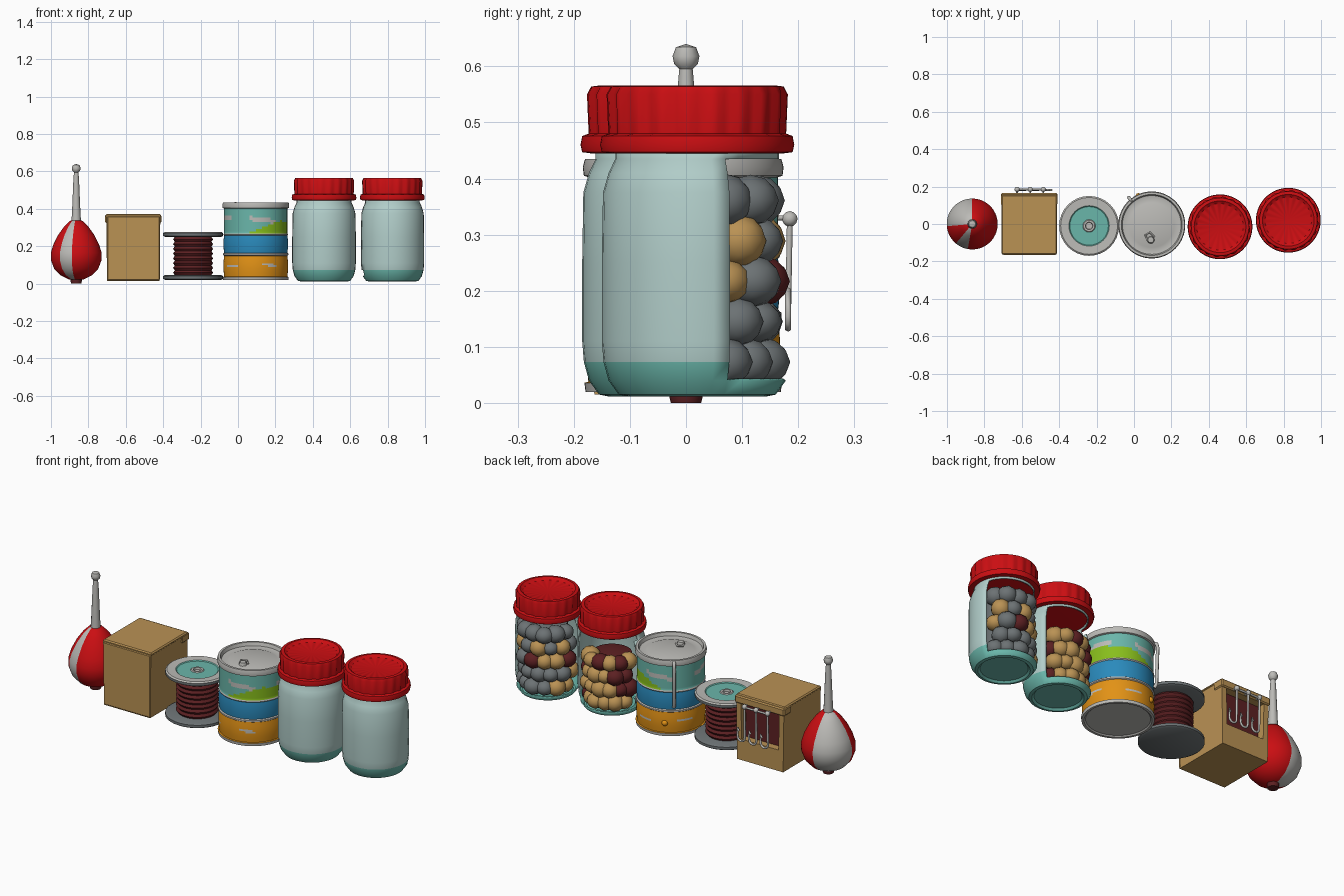
import bpy, bmesh, math, random
from mathutils import Vector

if "Cube" in bpy.data.objects:
    bpy.data.objects.remove(bpy.data.objects["Cube"])

random.seed(4)


def mat(name, r, g, b):
    m = bpy.data.materials.new(name)
    lin = [((c / 255 + 0.055) / 1.055) ** 2.4 if c > 10 else c / 255 / 12.92 for c in (r, g, b)]
    m.diffuse_color = (*lin, 1)
    m.use_nodes = True
    m.node_tree.nodes["Principled BSDF"].inputs["Base Color"].default_value = m.diffuse_color
    return m


RED = mat("red", 203, 14, 18)
LIGHT = mat("light_grey", 188, 187, 183)
TAN = mat("cardboard_tan", 186, 146, 84)
DARK = mat("dark_grey", 108, 114, 116)
MAROON = mat("maroon", 92, 32, 34)
TEAL = mat("teal", 106, 182, 170)
PALE = mat("pale_glass", 178, 206, 202)
BLUE = mat("blue", 42, 138, 188)
ORANGE = mat("orange", 226, 146, 22)
GREEN = mat("green", 136, 190, 28)


def finish(name, bm, mats, angle=35):
    me = bpy.data.meshes.new(name)
    bm.to_mesh(me)
    bm.free()
    ob = bpy.data.objects.new(name, me)
    bpy.context.collection.objects.link(ob)
    for m in mats:
        me.materials.append(m)
    bpy.ops.object.select_all(action='DESELECT')
    ob.select_set(True)
    bpy.context.view_layer.objects.active = ob
    bpy.ops.object.shade_smooth_by_angle(angle=math.radians(angle))
    return ob


def lathe(name, profile, centre, mats, seg=36, paint=None, keep=None, shape=None):
    """Turn an (r, z) profile; paint(angle, r, z) gives a slot, keep() drops faces, shape() scales r."""
    bm = bmesh.new()
    cx, cy = centre
    rings = []
    for r, z in profile:
        ring = []
        for i in range(seg):
            a = math.tau * i / seg
            rr = r * (shape(i, z) if shape else 1)
            ring.append(bm.verts.new((cx + rr * math.cos(a), cy + rr * math.sin(a), z)))
        rings.append(ring)
    for a, b in zip(rings, rings[1:]):
        for i in range(seg):
            j = (i + 1) % seg
            bm.faces.new((a[i], a[j], b[j], b[i]))
    bmesh.ops.remove_doubles(bm, verts=bm.verts, dist=1e-5)
    bmesh.ops.recalc_face_normals(bm, faces=bm.faces)
    drop = []
    for f in bm.faces:
        c = f.calc_center_median()
        a = math.degrees(math.atan2(c.y - cy, c.x - cx)) % 360
        r = math.hypot(c.x - cx, c.y - cy)
        if paint:
            f.material_index = paint(a, r, c.z)
        if keep and not keep(a, r, c.z):
            drop.append(f)
    bmesh.ops.delete(bm, geom=drop, context='FACES')
    return finish(name, bm, mats)


def block(name, x, y, z, m, bevel=0.006):
    bm = bmesh.new()
    bmesh.ops.create_cube(bm, size=1)
    for v in bm.verts:
        v.co = Vector([lo + (hi - lo) * (c + 0.5) for c, (lo, hi) in zip(v.co, (x, y, z))])
    if bevel:
        bmesh.ops.bevel(bm, geom=bm.edges[:], offset=bevel, segments=1, affect='EDGES')
    return finish(name, bm, [m], 20)


def wire(name, pts, radius, m):
    cu = bpy.data.curves.new(name, 'CURVE')
    cu.dimensions = '3D'
    cu.bevel_depth = radius
    cu.bevel_resolution = 1
    cu.use_fill_caps = True
    sp = cu.splines.new('POLY')
    sp.points.add(len(pts) - 1)
    for p, q in zip(sp.points, pts):
        p.co = (*q, 1)
    cu.materials.append(m)
    ob = bpy.data.objects.new(name, cu)
    bpy.context.collection.objects.link(ob)


def ball(name, centre, radius, m, squash=1.0):
    bm = bmesh.new()
    bmesh.ops.create_icosphere(bm, subdivisions=2, radius=radius)
    for v in bm.verts:
        v.co = Vector((v.co.x, v.co.y, v.co.z * squash)) + Vector(centre)
    return finish(name, bm, [m], 60)


# Fishing float: striped body, stem with knob, plug below
F = (-0.865, 0.0)
lathe("float_body", [(0, .02), (.04, .023), (.085, .045), (.118, .08), (.135, .125), (.136, .165),
                     (.122, .21), (.097, .26), (.065, .305), (.035, .335), (0, .345)],
      F, [RED, LIGHT], 72, lambda a, r, z: int(90 < a < 187 or 228 < a < 260))
lathe("float_stem", [(0, .32), (.026, .33), (.023, .37), (.015, .56), (.012, .595), (.021, .604),
                     (.024, .618), (.018, .634), (0, .64)], F, [LIGHT], 12)
lathe("float_plug", [(0, 0), (.027, 0), (.03, .012), (.03, .035), (0, .035)], F, [MAROON], 12)

# Cardboard box with a recessed window in the back
bm = bmesh.new()
bmesh.ops.create_cube(bm, size=1)
for v in bm.verts:
    v.co = Vector((-.56 + v.co.x * (.29 if v.co.z > 0 else .28), -.003 + v.co.y * .32, .19 + v.co.z * .35))
back = max(bm.faces, key=lambda f: f.calc_center_median().y)
bmesh.ops.inset_region(bm, faces=[back], thickness=.04)
for v in back.verts:
    v.co.z = .13 if v.co.z < .19 else .325
well = bmesh.ops.extrude_discrete_faces(bm, faces=[back])['faces'][0]
for v in well.verts:
    v.co.y -= .04
well.material_index = 1
finish("cardboard_box", bm, [TAN, MAROON], 20)
block("box_flap", (-.712, -.41), (.10, .165), (.325, .367), TAN)
block("box_top_fold", (-.708, -.412), (-.163, .155), (.355, .372), TAN)
block("box_front_panel", (-.70, -.418), (-.167, -.155), (.018, .36), TAN, .004)

# Three hooks on a bar behind the box
wire("hook_bar", [(-.632, .185, .325), (-.48, .185, .325)], .006, LIGHT)
for x in (-.625, -.555, -.485):
    ball("hook_eye", (x, .185, .328), .014, LIGHT)
    wire("hook_tie", [(x, .16, .33), (x, .197, .33)], .005, LIGHT)
    bend = [(x + .022 - .022 * math.cos(t * math.pi / 6), .182, .155 - .022 * math.sin(t * math.pi / 6))
            for t in range(7)]
    wire("hook", [(x, .185, .325)] + bend + [(x + .044, .182, .2), (x + .036, .182, .185)], .006, LIGHT)

# Line spool
S = (-0.24, -0.01)
lathe("spool_bottom", [(0, .02), (.15, .02), (.16, .026), (.16, .04), (.15, .046), (0, .046)], S, [DARK], 32)
lathe("spool_top", [(0, .25), (.15, .25), (.16, .256), (.16, .27), (.152, .276), (.108, .274),
                    (.103, .27), (.034, .27), (.03, .274), (.02, .274), (.018, .264), (0, .264)],
      S, [DARK, LIGHT, TEAL], 32,
      lambda a, r, z: 0 if z < .262 or r > .156 else (2 if .034 < r < .105 else 1))
lathe("spool_thread", [(.098 + .009 * (i % 2), .046 + .204 * i / 16) for i in range(17)], S, [MAROON], 28)

# Tin can with coloured bands
C = (0.095, -0.005)


def can_paint(a, r, z):
    t = math.radians(a)
    if z < .037 or z > .402 or .149 < z < .165 or .257 < z < .268:
        return 0
    if z < .15:
        return 0 if abs(z - .098 - .006 * math.sin(3 * t)) < .006 and math.sin(5 * t + 1) > .35 else 1
    if z < .26:
        return 2
    top = .255 + .075 * max(0, math.cos(t - .1) + .3) ** .5 + .006 * math.sin(6 * t)
    if z < top:
        return 3
    if abs(z - .345 - .012 * math.sin(2 * t)) < .012 and math.sin(4 * t + .6) > -.1:
        return 0
    return 4


can = [(0, .026), (.155, .026), (.162, .02), (.174, .02), (.176, .036), (.169, .038)]
can += [(.169 + .004 * math.sin(math.pi * i / 11), .038 + .111 * i / 11) for i in range(1, 12)]
can += [(.175, .153), (.175, .161), (.169, .165), (.172, .19), (.172, .235), (.169, .257), (.173, .262), (.169, .268)]
can += [(.169, .268 + .0122 * i) for i in range(1, 12)]
can += [(.177, .405), (.179, .42), (.175, .435), (.163, .435), (.157, .417), (.13, .412), (.12, .416), (0, .416)]
lathe("tin_can", can, C, [LIGHT, ORANGE, BLUE, GREEN, TEAL], 64, can_paint)
lathe("can_lid_rivet", [(0, .434), (.016, .432), (.02, .416)], (.09, -.085), [LIGHT], 10)
wire("can_lid_tab", [(.075, -.09, .42), (.06, -.06, .423), (.085, -.045, .423), (.11, -.07, .421)], .005, LIGHT)
dx, dy = math.cos(math.radians(130)), math.sin(math.radians(130))
wire("can_side_rod", [(C[0] + dx * r, C[1] + dy * r, z) for r, z in
                      ((.165, .43), (.188, .42), (.192, .40), (.186, .2), (.175, .18))], .009, LIGHT)
ball("can_side_stud", (C[0] + .17 * math.cos(2.0), C[1] + .17 * math.sin(2.0), .09), .016, ORANGE)


# Jars: glass with an open back, ribbed lid, packed balls
def jar(centre, start, end, top, palette):
    cx, cy = centre
    glass = lathe("jar_glass", [(0, .022), (.115, .022), (.125, .012), (.14, .015), (.158, .04), (.167, .073),
                                (.17, .11), (.17, .25), (.168, .375), (.158, .41), (.146, .435), (.146, .46)],
                  centre, [PALE, TEAL], 36, lambda a, r, z: int(z < .073),
                  lambda a, r, z: not (start < a < end and .035 < z < .43))
    s = glass.modifiers.new("thickness", 'SOLIDIFY')
    s.thickness = .006
    lathe("jar_lid", [(0, .45), (.155, .445), (.17, .447), (.173, .46), (.17, .476), (.159, .48), (.162, .55),
                      (.154, .564), (.138, .566), (.124, .553), (0, .55)], centre, [RED], 80,
          shape=lambda i, z: .965 if .478 < z < .555 and i % 4 < 2 else 1)
    lathe("jar_filling", [(0, .03), (.10, .03), (.10, top - .02), (0, top)], centre, [palette[0]], 20)
    rows = round((top - .04) / .072)
    for k in range(rows):
        n = 6
        for i in range(n):
            a = math.radians(start + 4 + (end - start - 8) * (i + .5 * (k % 2)) / (n - .5))
            r = .112 + random.uniform(-.006, .008)
            ball("jar_ball", (cx + r * math.cos(a), cy + r * math.sin(a), .073 + k * .072),
                 random.uniform(.043, .052), random.choice(palette), random.uniform(.85, 1))


jar((.46, -.015), 25, 175, .32, [MAROON, TAN, TAN, MAROON])
jar((.825, .02), 23, 195, .41, [DARK, DARK, DARK, TAN, DARK, MAROON, TAN])
